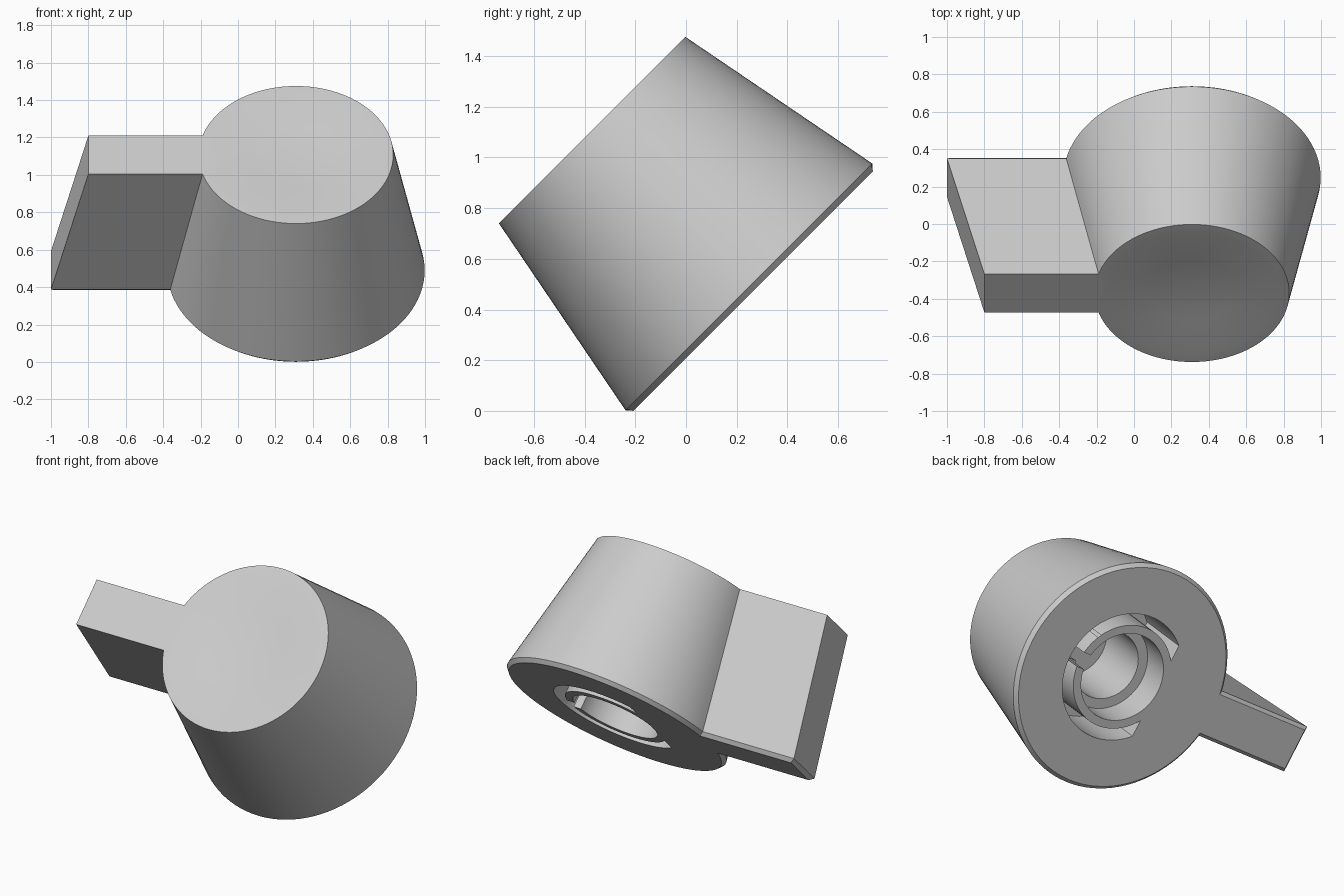
import bpy, bmesh, math
from mathutils import Matrix

cube = bpy.data.objects.get("Cube")
if cube:
    bpy.data.objects.remove(cube, do_unlink=True)

HEIGHT, CHAMFER, SIDES = 0.898, 0.024, 96

grey = bpy.data.materials.new("light_grey")
grey.use_nodes = True
grey.diffuse_color = (0.6, 0.6, 0.6, 1)
grey.node_tree.nodes["Principled BSDF"].inputs["Base Color"].default_value = (0.6, 0.6, 0.6, 1)


def make_object(name, bm):
    bmesh.ops.recalc_face_normals(bm, faces=bm.faces)
    mesh = bpy.data.meshes.new(name)
    bm.to_mesh(mesh)
    bm.free()
    mesh.materials.append(grey)
    obj = bpy.data.objects.new(name, mesh)
    bpy.context.collection.objects.link(obj)
    return obj


def revolve(name, profile, closed=False):
    """Spin (radius, height) points around the z axis."""
    bm = bmesh.new()
    verts = [bm.verts.new((r, 0, z)) for r, z in profile]
    pairs = list(zip(verts, verts[1:]))
    if closed:
        pairs.append((verts[-1], verts[0]))
    edges = [bm.edges.new(p) for p in pairs]
    bmesh.ops.spin(bm, geom=verts + edges, axis=(0, 0, 1), cent=(0, 0, 0),
                   angle=math.tau, steps=SIDES, use_merge=True)
    bmesh.ops.remove_doubles(bm, verts=bm.verts, dist=0.0001)
    return make_object(name, bm)


def loft(name, sections):
    """Join rectangles given as (x0, x1, half_width, z)."""
    bm = bmesh.new()
    rings = [[bm.verts.new(c) for c in ((a, -h, z), (b, -h, z), (b, h, z), (a, h, z))]
             for a, b, h, z in sections]
    bm.faces.new(rings[0])
    bm.faces.new(rings[-1])
    for low, high in zip(rings, rings[1:]):
        for i in range(4):
            j = (i + 1) % 4
            bm.faces.new((low[i], low[j], high[j], high[i]))
    return make_object(name, bm)


def combine(target, tool, operation):
    mod = target.modifiers.new(operation, 'BOOLEAN')
    mod.operation, mod.solver, mod.object = operation, 'EXACT', tool
    bpy.context.view_layer.objects.active = target
    bpy.ops.object.modifier_apply(modifier=mod.name)
    bpy.data.objects.remove(tool, do_unlink=True)


# Tapered body with a chamfered base and a shallow dished top
knob = revolve("knob", [(0, 0), (0.667, 0), (0.688, CHAMFER), (0.52, HEIGHT),
                        (0.455, HEIGHT), (0.23, HEIGHT - 0.02), (0, HEIGHT - 0.032)])

# Pointer fin on one side
fin = loft("pointer_fin", [(-1.29, -0.48, 0.125, 0), (-1.31, -0.48, 0.145, CHAMFER),
                           (-1.11, -0.48, 0.145, HEIGHT)])
combine(knob, fin, 'UNION')

# Groove around the shaft socket, stopped by a flat wall on the fin side
groove = revolve("groove_cutter", [(0.315, -0.1), (0.385, -0.1),
                                   (0.385, 0.4), (0.315, 0.4)], closed=True)
combine(groove, loft("groove_limit", [(-0.25, 1, 1, -0.2), (-0.25, 1, 1, 0.6)]), 'INTERSECT')
combine(knob, groove, 'DIFFERENCE')

# Stepped shaft bore
bore = revolve("bore_cutter", [(0, -0.1), (0.265, -0.1), (0.265, 0.2),
                               (0.205, 0.2), (0.205, 0.6), (0, 0.6)])
combine(knob, bore, 'DIFFERENCE')

# Slot through the socket wall
combine(knob, loft("slot_cutter", [(0.15, 0.35, 0.045, -0.1),
                                   (0.15, 0.35, 0.045, 0.39)]), 'DIFFERENCE')

# Tilt the finished knob into place
knob.data.transform(Matrix.Translation((0.31, 0.265, 0.4725))
                    @ Matrix.Rotation(math.radians(45), 4, 'X'))
bpy.ops.object.select_all(action='DESELECT')
knob.select_set(True)
bpy.context.view_layer.objects.active = knob
bpy.ops.object.shade_smooth_by_angle(angle=math.radians(20))
